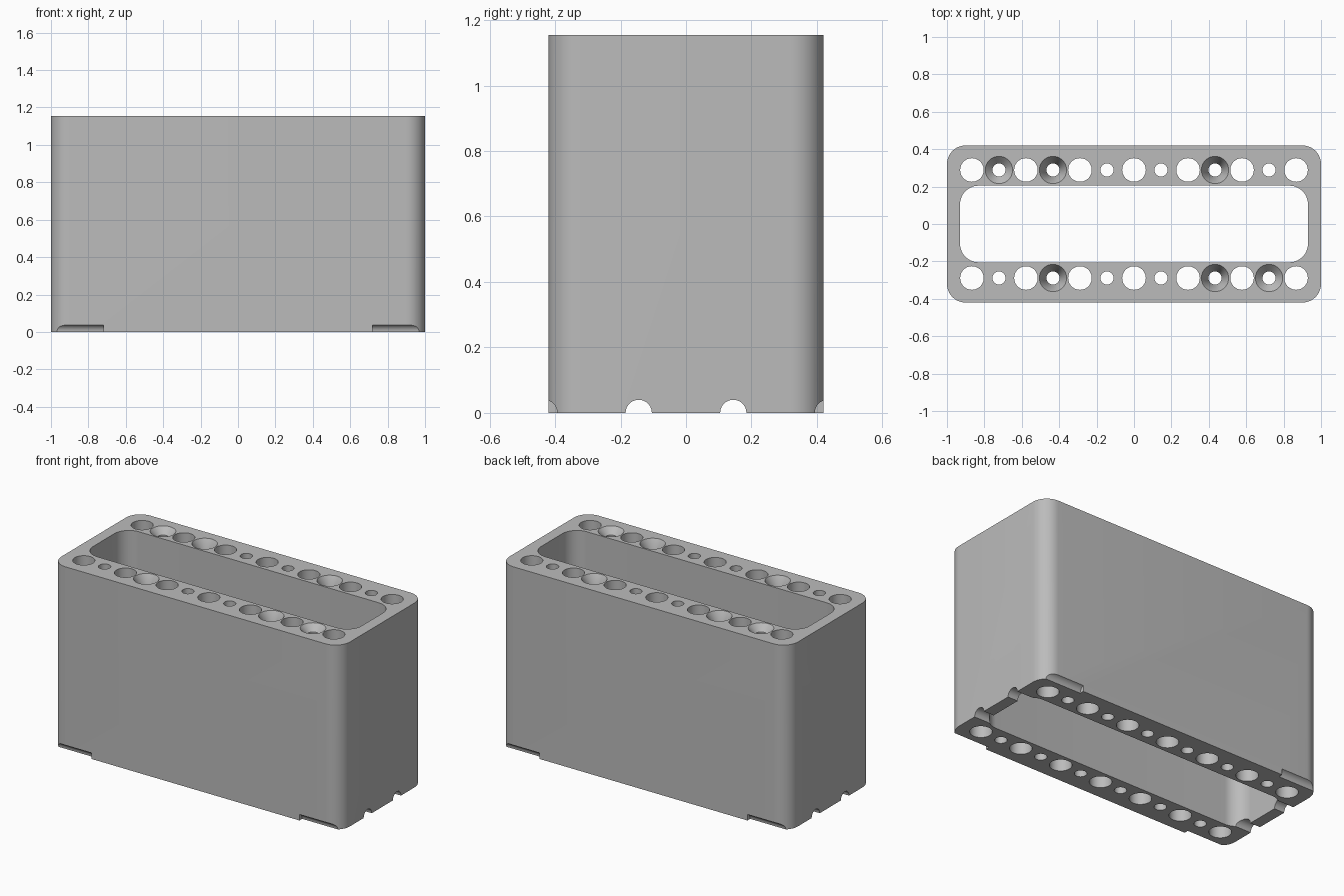
import bpy, bmesh
from math import pi, sin, cos, radians
from mathutils import Matrix

if "Cube" in bpy.data.objects:
    bpy.data.objects.remove(bpy.data.objects["Cube"])

HEIGHT = 1.155
PITCH = 0.1444
ROW_Y = 2 * PITCH

grey = bpy.data.materials.new("plain grey")
grey.use_nodes = True
colour = (0.5, 0.5, 0.5, 1)
grey.diffuse_color = colour
grey.node_tree.nodes["Principled BSDF"].inputs["Base Color"].default_value = colour


def make_object(name, bm):
    bmesh.ops.recalc_face_normals(bm, faces=bm.faces)
    mesh = bpy.data.meshes.new(name)
    bm.to_mesh(mesh)
    bm.free()
    mesh.materials.append(grey)
    obj = bpy.data.objects.new(name, mesh)
    bpy.context.collection.objects.link(obj)
    return obj


def rounded_prism(bm, half_x, half_y, radius, z0, z1, steps=12):
    """Upright block with rounded vertical corners."""
    ring = []
    for i, (sx, sy) in enumerate([(1, 1), (-1, 1), (-1, -1), (1, -1)]):
        for k in range(steps + 1):
            a = (i + k / steps) * pi / 2
            ring.append((sx * (half_x - radius) + radius * cos(a),
                         sy * (half_y - radius) + radius * sin(a)))
    face = bm.faces.new([bm.verts.new((x, y, z0)) for x, y in ring])
    top = bmesh.ops.extrude_face_region(bm, geom=[face])["geom"]
    verts = [v for v in top if isinstance(v, bmesh.types.BMVert)]
    bmesh.ops.translate(bm, verts=verts, vec=(0, 0, z1 - z0))


def lathe(bm, x, y, profile, sides=40):
    """Closed turned solid from (radius, height) pairs."""
    rings = [[bm.verts.new((x + r * cos(2 * pi * k / sides),
                            y + r * sin(2 * pi * k / sides), z))
              for k in range(sides)] for r, z in profile]
    for low, high in zip(rings, rings[1:]):
        for k in range(sides):
            n = (k + 1) % sides
            bm.faces.new((low[k], low[n], high[n], high[k]))
    bm.faces.new(rings[0])
    bm.faces.new(rings[-1])


# Body block
bm = bmesh.new()
rounded_prism(bm, 1, 0.42, 0.1, 0, HEIGHT)
body = make_object("block_body", bm)

# Central opening
bm = bmesh.new()
rounded_prism(bm, 0.93, 0.205, 0.1, -0.1, HEIGHT + 0.1)
opening = make_object("opening_cutter", bm)

# Two rows of alternating large and small holes, some of them countersunk
bm = bmesh.new()
sink_depth = {(-5, 1): 0.04, (5, -1): 0.04}
sink_depth.update({(i, s): 0.07 for i in (-3, 3) for s in (-1, 1)})
for side in (-1, 1):
    for i in range(-6, 7):
        r = 0.035 if i % 2 else 0.063
        profile = [(r, -0.1)]
        if (i, side) in sink_depth:
            profile += [(r, HEIGHT - sink_depth[i, side]), (0.073, HEIGHT)]
            r = 0.073
        profile.append((r, HEIGHT + 0.1))
        lathe(bm, i * PITCH, side * ROW_Y, profile)
holes = make_object("hole_cutter", bm)

# Round grooves under both ends
bm = bmesh.new()
for end in (-1, 1):
    for j in (-3, -1, 1, 3):
        place = Matrix.Translation((end * 0.92, j * PITCH, 0)) @ Matrix.Rotation(pi / 2, 4, "Y")
        bmesh.ops.create_cone(bm, cap_ends=True, segments=40, radius1=0.04,
                              radius2=0.04, depth=0.4, matrix=place)
grooves = make_object("groove_cutter", bm)

# Cut the body
bpy.context.view_layer.objects.active = body
for cutter in (opening, holes, grooves):
    mod = body.modifiers.new(cutter.name, "BOOLEAN")
    mod.operation = "DIFFERENCE"
    mod.solver = "EXACT"
    mod.object = cutter
    bpy.ops.object.modifier_apply(modifier=mod.name)
    bpy.data.objects.remove(cutter)

bpy.ops.object.select_all(action="DESELECT")
body.select_set(True)
bpy.ops.object.shade_smooth_by_angle(angle=radians(30))
